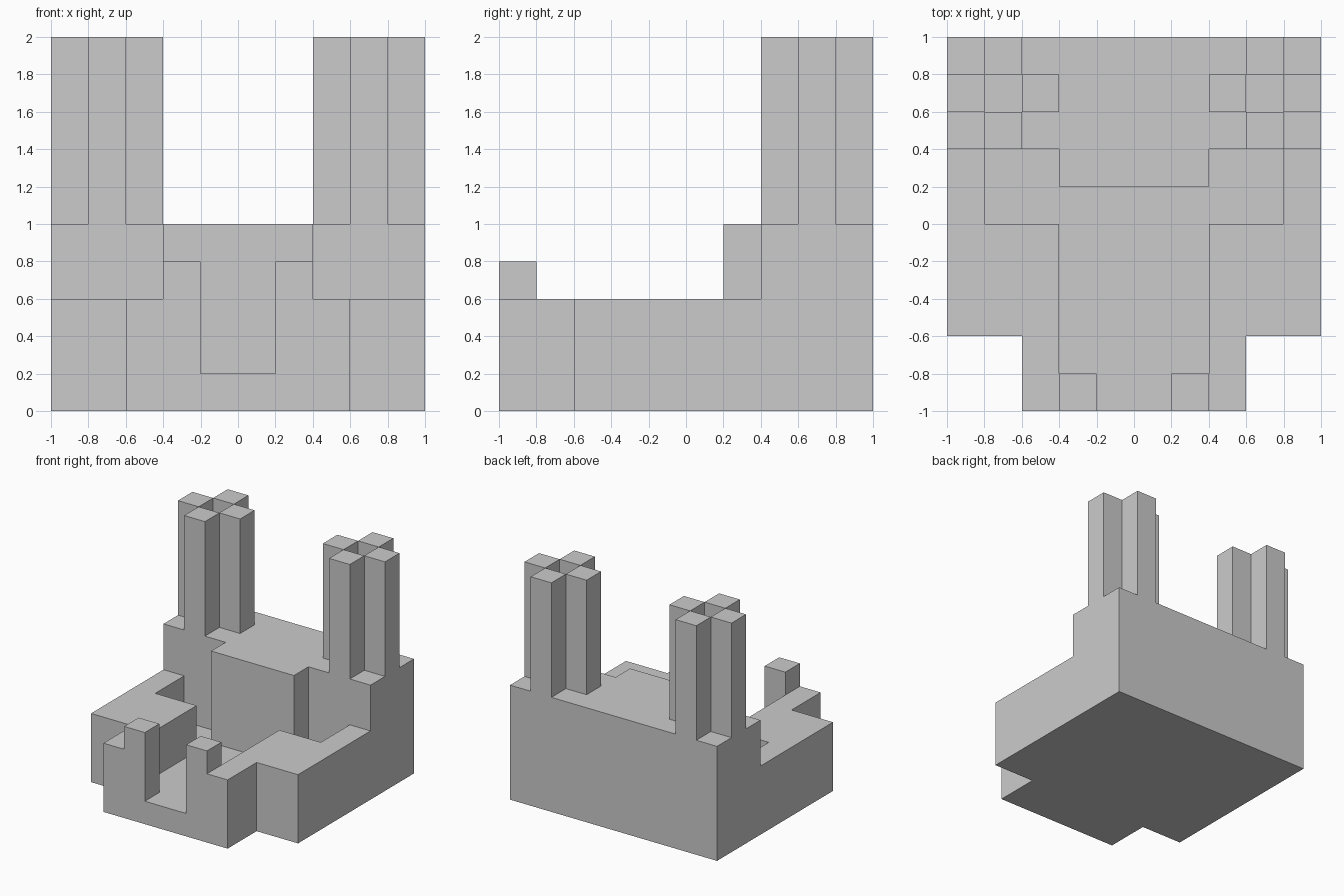
import bpy
import bmesh

if "Cube" in bpy.data.objects:
    bpy.data.objects.remove(bpy.data.objects["Cube"])


def prism(name, outline, z0, z1):
    """Extrude a counter-clockwise plan outline from z0 to z1."""
    bm = bmesh.new()
    face = bm.faces.new([bm.verts.new((x, y, z0)) for x, y in outline])
    top = bmesh.ops.extrude_face_region(bm, geom=[face], use_keep_orig=True)["geom"]
    bmesh.ops.translate(bm, vec=(0, 0, z1 - z0),
                        verts=[g for g in top if isinstance(g, bmesh.types.BMVert)])
    bmesh.ops.recalc_face_normals(bm, faces=bm.faces)
    mesh = bpy.data.meshes.new(name)
    bm.to_mesh(mesh)
    bm.free()
    obj = bpy.data.objects.new(name, mesh)
    bpy.context.collection.objects.link(obj)
    return obj


def rect(x0, y0, x1, y1):
    return [(x0, y0), (x1, y0), (x1, y1), (x0, y1)]


def mirrored(outline):
    return [(-x, y) for x, y in reversed(outline)]


def pair(name, outline, z0, z1):
    prism("right_" + name, outline, z0, z1)
    prism("left_" + name, mirrored(outline), z0, z1)


# Floor slab with cut-in front corners
half = [(0.6, -1), (0.6, -0.6), (1, -0.6), (1, 1)]
prism("floor", half + mirrored(half), 0, 0.2)

# Tall back block, its middle stepping forward
half = [(0.4, 0.2), (0.4, 0.4), (1, 0.4), (1, 1)]
prism("back_block", half + mirrored(half), 0.2, 1)

# Low side walls with the recess at the back
pair("side_wall", [(0.4, -1), (0.6, -1), (0.6, -0.6), (1, -0.6),
                   (1, 0.4), (0.8, 0.4), (0.8, 0), (0.4, 0)], 0.2, 0.6)

# Gate posts beside the front opening
pair("gate_post", rect(0.2, -1, 0.4, -0.8), 0.2, 0.8)

# Towers: four columns around a hollow centre
for side, dx, dy in (("front", 0, -1), ("back", 0, 1), ("inner", -1, 0), ("outer", 1, 0)):
    cx, cy = 0.7 + 0.2 * dx, 0.7 + 0.2 * dy
    pair("tower_column_" + side, rect(cx - 0.1, cy - 0.1, cx + 0.1, cy + 0.1), 1, 2)
